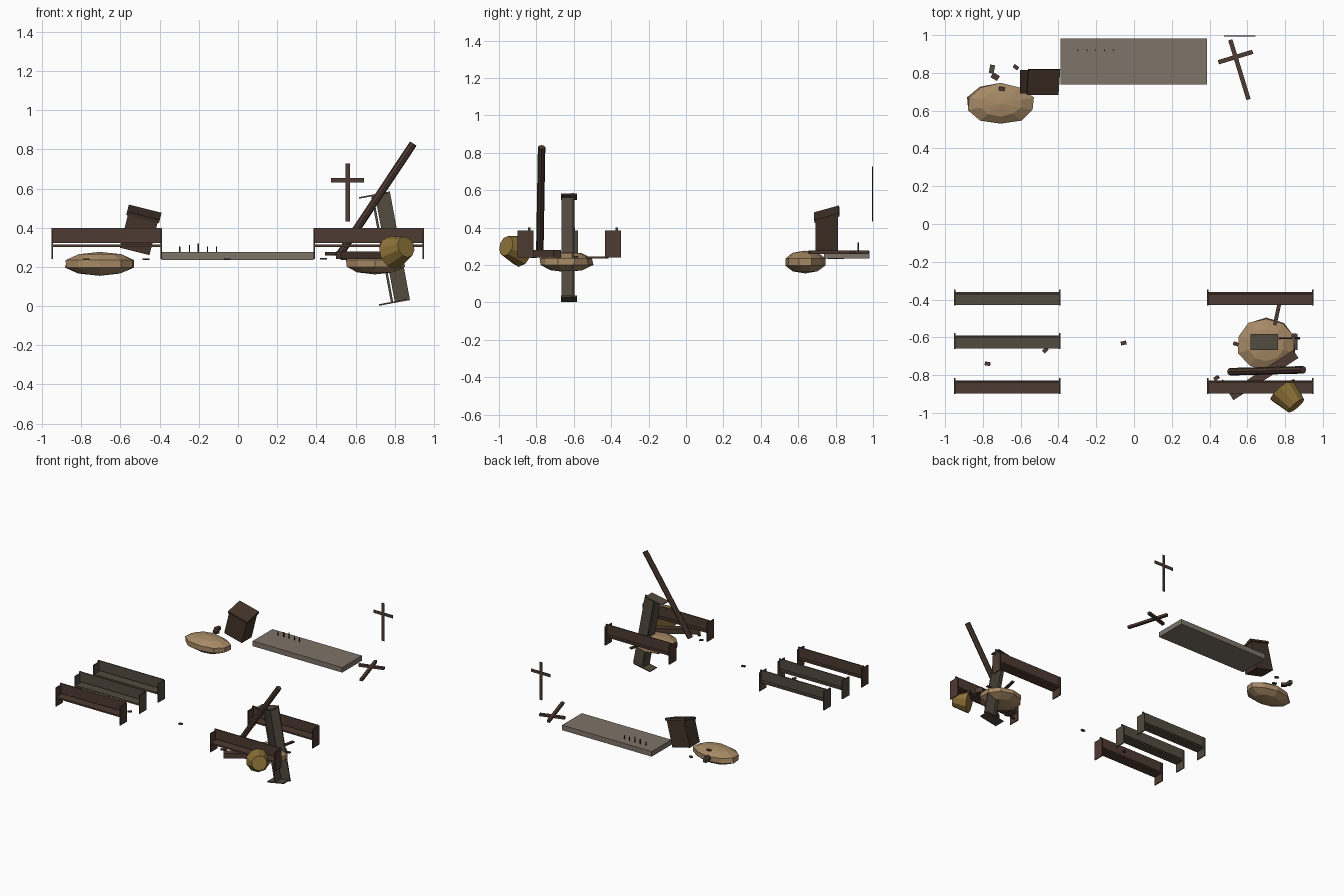
import bpy, bmesh, random
from math import radians
from mathutils import Vector, Matrix

if "Cube" in bpy.data.objects:
    bpy.data.objects.remove(bpy.data.objects["Cube"])

random.seed(4)

def mat(name, rgb):
    m = bpy.data.materials.new(name)
    m.diffuse_color = (*rgb, 1)
    m.use_nodes = True
    m.node_tree.nodes["Principled BSDF"].inputs["Base Color"].default_value = m.diffuse_color
    return m

BROWN = mat("brown_wood", (0.075, 0.043, 0.032))
DARK = mat("dark_wood", (0.055, 0.033, 0.022))
GREY = mat("weathered_wood", (0.085, 0.069, 0.050))
STONE = mat("stone", (0.21, 0.175, 0.14))
RUBBLE = mat("rubble", (0.38, 0.25, 0.13))
BRONZE = mat("bronze", (0.27, 0.17, 0.04))

def finish(name, bm, material, matrix=Matrix()):
    bmesh.ops.recalc_face_normals(bm, faces=bm.faces)
    me = bpy.data.meshes.new(name)
    bm.to_mesh(me)
    bm.free()
    me.materials.append(material)
    ob = bpy.data.objects.new(name, me)
    ob.matrix_world = matrix
    bpy.context.collection.objects.link(ob)
    return ob

def add_box(bm, c, s, rot=Matrix()):
    bmesh.ops.create_cube(bm, size=1, matrix=Matrix.Translation(c) @ rot @ Matrix.Diagonal((*s, 1)))

def box(name, c, s, material, angle=0, axis='Z'):
    bm = bmesh.new()
    add_box(bm, (0, 0, 0), s)
    return finish(name, bm, material, Matrix.Translation(c) @ Matrix.Rotation(radians(angle), 4, axis))

def between(a, b):
    # frame at the middle of a-b with z along it
    a, b = Vector(a), Vector(b)
    d = b - a
    return Matrix.Translation((a + b) / 2) @ d.to_track_quat('Z', 'Y').to_matrix().to_4x4(), d.length

def cone(name, a, b, r1, r2, sides, material):
    m, length = between(a, b)
    bm = bmesh.new()
    bmesh.ops.create_cone(bm, cap_ends=True, segments=sides, radius1=r1, radius2=r2, depth=length)
    return finish(name, bm, material, m)

# Pew: seat, backrest and two end panels, origin at its centre
def pew(name, c, material, tilt=0):
    bm = bmesh.new()
    add_box(bm, (0, -0.005, -0.012), (0.56, 0.07, 0.012))
    add_box(bm, (0, 0.02, 0.041), (0.56, 0.008, 0.078))
    for s in (-1, 1):
        add_box(bm, (s * 0.278, 0, -0.007), (0.008, 0.084, 0.146))
        add_box(bm, (s * 0.278, 0.02, 0.07), (0.008, 0.012, 0.02))
    finish(name, bm, material, Matrix.Translation(c) @ Matrix.Rotation(radians(tilt), 4, 'Y'))

for i, (y, m) in enumerate(((-0.39, GREY), (-0.62, GREY), (-0.858, BROWN))):
    pew(f"left_pew_{i}", (-0.67, y, 0.32), m)
for i, y in enumerate((-0.39, -0.858)):
    pew(f"right_pew_{i}", (0.668, y, 0.32), BROWN)
pew("toppled_pew", (0.748, -0.625, 0.294), GREY, 79.5)

# Altar platform with candles
box("altar_platform", (-0.002, 0.86, 0.256), (0.776, 0.244, 0.04), STONE)
for i, (x, top) in enumerate(((-0.298, 0.305), (-0.248, 0.313), (-0.203, 0.32), (-0.156, 0.305), (-0.11, 0.305))):
    cone(f"candle_{i}", (x, 0.92, 0.274), (x, 0.92, top), 0.004, 0.004, 6, DARK)

# Leaning pulpit with a sloped reading top
bm = bmesh.new()
add_box(bm, (0, 0, 0), (0.157, 0.122, 0.19))
for v in bm.verts:
    if v.co.z > 0:
        v.co.z += 0.018 if v.co.y > 0 else -0.018
add_box(bm, (0, 0, 0.102), (0.172, 0.138, 0.018), Matrix.Rotation(radians(16), 4, 'X'))
finish("pulpit", bm, DARK, Matrix.Translation((-0.505, 0.753, 0.372)) @ Matrix.Rotation(radians(14), 4, 'Y'))

# Rubble mounds: flattened low-poly spheres
def mound(name, c, r, segs):
    bm = bmesh.new()
    bmesh.ops.create_uvsphere(bm, u_segments=segs, v_segments=5, radius=1)
    for v in bm.verts:
        k = random.uniform(0.96, 1.04)
        v.co = Vector((v.co.x * r[0] * k, v.co.y * r[1] * k, v.co.z * r[2]))
    finish(name, bm, RUBBLE, Matrix.Translation(c))

mound("left_rubble_mound", (-0.706, 0.637, 0.216), (0.19, 0.113, 0.061), 10)
mound("right_rubble_mound", (0.7, -0.64, 0.218), (0.163, 0.147, 0.056), 10)

# Fallen bell
cone("fallen_bell", (0.788, -0.878, 0.274), (0.858, -0.962, 0.302), 0.086, 0.055, 10, BRONZE)

# Fallen roof beams
cone("leaning_beam", (0.51, -0.782, 0.25), (0.895, -0.772, 0.83), 0.02, 0.02, 8, BROWN)
box("fallen_beam", (0.685, -0.8, 0.26), (0.41, 0.05, 0.04), BROWN, 33)
box("loose_board", (0.757, -0.48, 0.24), (0.02, 0.13, 0.012), BROWN, -12)

# Crosses: one on the wall, one fallen flat
def cross(name, c, height, width, bar, thick, drop, rot):
    bm = bmesh.new()
    add_box(bm, (0, 0, 0), (bar, thick, height))
    add_box(bm, (0, 0, drop), (width, thick, bar))
    finish(name, bm, BROWN, Matrix.Translation(c) @ rot)

cross("wall_cross", (0.56, 0.996, 0.58), 0.295, 0.168, 0.023, 0.005, 0.063, Matrix())
cross("fallen_cross", (0.558, 0.817, 0.268), 0.33, 0.19, 0.023, 0.018, 0.07,
      Matrix.Rotation(radians(17), 4, 'Z') @ Matrix.Rotation(radians(-90), 4, 'X'))

# Scattered splinters and stones
CHIPS = ((-0.775, -0.74, 0.24), (-0.47, -0.668, 0.24), (-0.055, -0.63, 0.24), (0.437, -0.815, 0.242),
         (0.54, -0.635, 0.24), (0.475, -0.84, 0.262), (0.85, -0.59, 0.245), (-0.625, 0.83, 0.24), (-0.7, 0.715, 0.27))
for i, c in enumerate(CHIPS):
    box(f"splinter_{i}", c, (0.03, 0.02, 0.008), BROWN, random.uniform(-50, 50))
box("stone_chip_a", (-0.752, 0.82, 0.245), (0.026, 0.045, 0.025), GREY, -10)
box("stone_chip_b", (-0.735, 0.78, 0.243), (0.04, 0.03, 0.02), BROWN, -30)
